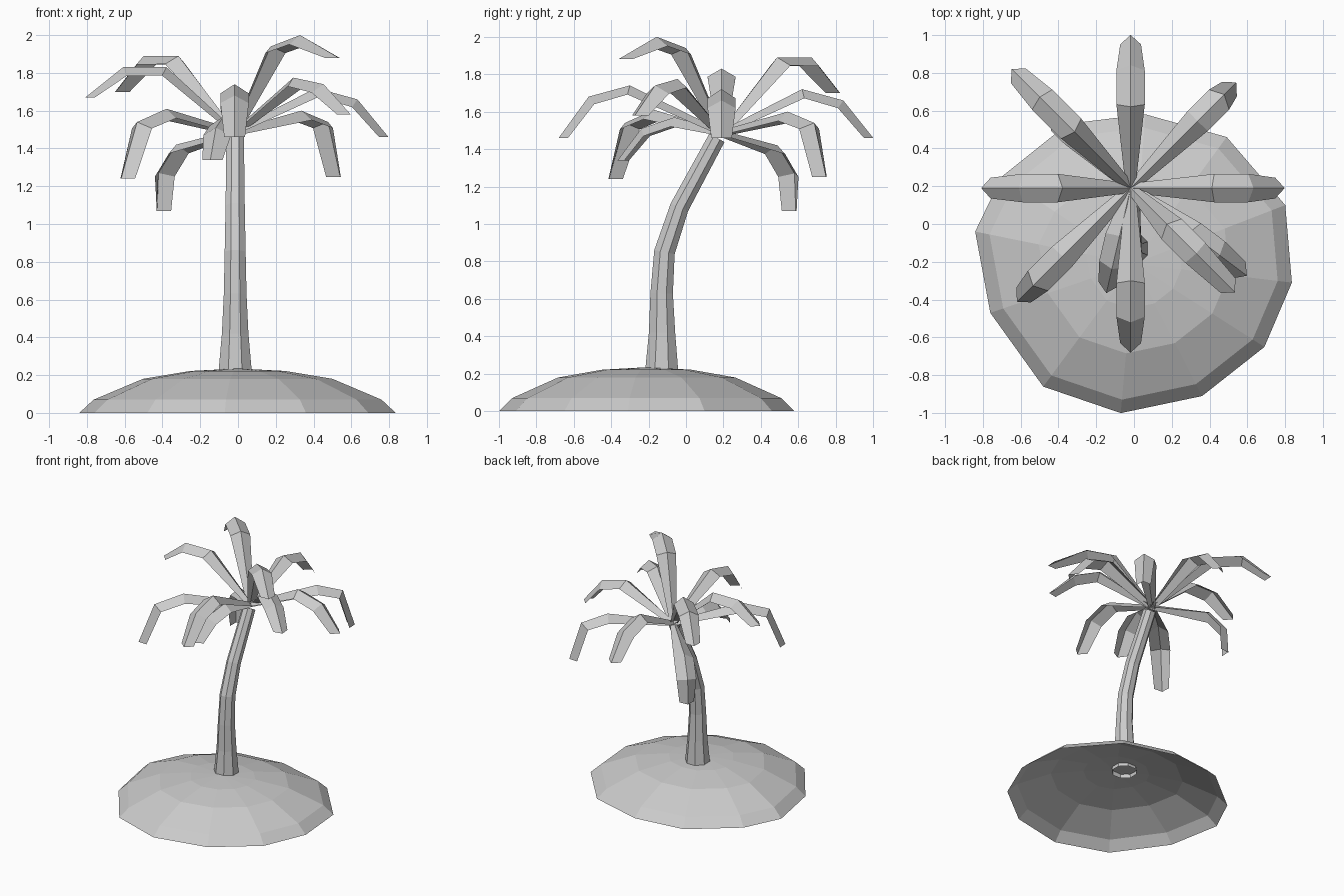
import bpy
from math import cos, sin, radians
from mathutils import Vector

if "Cube" in bpy.data.objects:
    bpy.data.objects.remove(bpy.data.objects["Cube"])


def make_object(name, verts, faces):
    mesh = bpy.data.meshes.new(name)
    mesh.from_pydata(verts, [], faces)
    mesh.update()
    obj = bpy.data.objects.new(name, mesh)
    bpy.context.collection.objects.link(obj)
    return obj


def bridge(rings, count):
    """Quads between successive closed rings of equal vertex count."""
    return [(k * count + i, k * count + (i + 1) % count,
             (k + 1) * count + (i + 1) % count, (k + 1) * count + i)
            for k in range(rings - 1) for i in range(count)]


# Sand island: irregular outline shrunk upward into an open low-poly dome
outline = [(-.07, -1), (.36, -.91), (.69, -.65), (.835, -.31), (.80, .10), (.49, .46),
           (.06, .58), (-.35, .53), (-.70, .25), (-.84, -.04), (-.76, -.47), (-.48, -.86)]
cy = -0.21
levels = [(1, 0.0), (.91, .07), (.6, .18), (.3, .222)]
verts = [(x * s, cy + (y - cy) * s, z) for s, z in levels for x, y in outline]
n = len(outline)
faces = bridge(len(levels), n)
verts.append((0, cy, .235))
top = (len(levels) - 1) * n
faces += [(top + i, top + (i + 1) % n, len(verts) - 1) for i in range(n)]
make_object("sand_island", verts, faces)

# Trunk: eight-sided tapering tube leaning backward (y, z, radius)
path = [(-.13, .20, .097), (-.128, .42, .076), (-.13, .63, .065),
        (-.115, .85, .060), (-.035, 1.09, .055), (.165, 1.46, .050)]
sides = 8
verts = []
for k, (y, z, r) in enumerate(path):
    a, b = path[max(k - 1, 0)], path[min(k + 1, len(path) - 1)]
    t = Vector((0, b[0] - a[0], b[1] - a[1])).normalized()
    if k == 0:
        t = Vector((0, 0, 1))
    side = Vector((1, 0, 0))
    across = t.cross(side)
    for i in range(sides):
        ang = radians(360 * (i + .5) / sides)
        verts.append(Vector((-.015, y, z)) + r * (cos(ang) * side + sin(ang) * across))
make_object("trunk", verts, bridge(len(path), sides))

# Fronds: folded leaf strips with a raised centre ridge
crown = Vector((-.018, .19, 1.50))
half_widths = [.025, .075, .075, .055]


def frond(name, angle, ridge):
    d = Vector((cos(radians(angle)), sin(radians(angle)), 0))
    side = Vector((-d.y, d.x, 0))
    up = Vector((0, 0, 1))
    pts = [crown] + [Vector((crown.x, crown.y, 0)) + d * r + up * z for r, z in ridge]
    verts = []
    for k, p in enumerate(pts):
        if k == 0:
            drop = up * -.03
        elif k == 3:
            drop = d * -.05
        else:
            t = pts[k + 1] - pts[k - 1]
            drop = Vector((t.z * d.x, t.z * d.y, -t.dot(d))).normalized() * .05
        w = half_widths[k]
        verts += [p + drop - side * w, p, p + drop + side * w]
    faces = []
    for k in range(3):
        for j in range(2):
            a = k * 3 + j
            faces.append((a, a + 3, a + 4, a + 1))
    make_object(name, verts, faces)


frond("frond_back", 90, [(.43, 1.72), (.65, 1.66), (.81, 1.46)])
frond("frond_right", 0, [(.43, 1.72), (.65, 1.66), (.815, 1.46)])
frond("frond_front", 270, [(.49, 1.74), (.71, 1.68), (.87, 1.46)])
frond("frond_left", 180, [(.36, 1.83), (.59, 1.83), (.79, 1.67)])
frond("frond_back_left_upper", 135, [(.42, 1.89), (.68, 1.89), (.89, 1.70)])
frond("frond_back_left_lower", 136, [(.43, 1.42), (.56, 1.27), (.57, 1.07)])
frond("frond_front_right_upper", -45, [(.27, 1.94), (.49, 2.00), (.78, 1.88)])
frond("frond_front_right_lower", -37, [(.39, 1.775), (.59, 1.74), (.77, 1.58)])
frond("frond_front_left", 225, [(.51, 1.61), (.73, 1.54), (.85, 1.24)])
frond("frond_front_left_small", 257, [(.26, 1.57), (.44, 1.51), (.57, 1.34)])
frond("frond_back_right", 45, [(.50, 1.60), (.70, 1.54), (.79, 1.25)])
